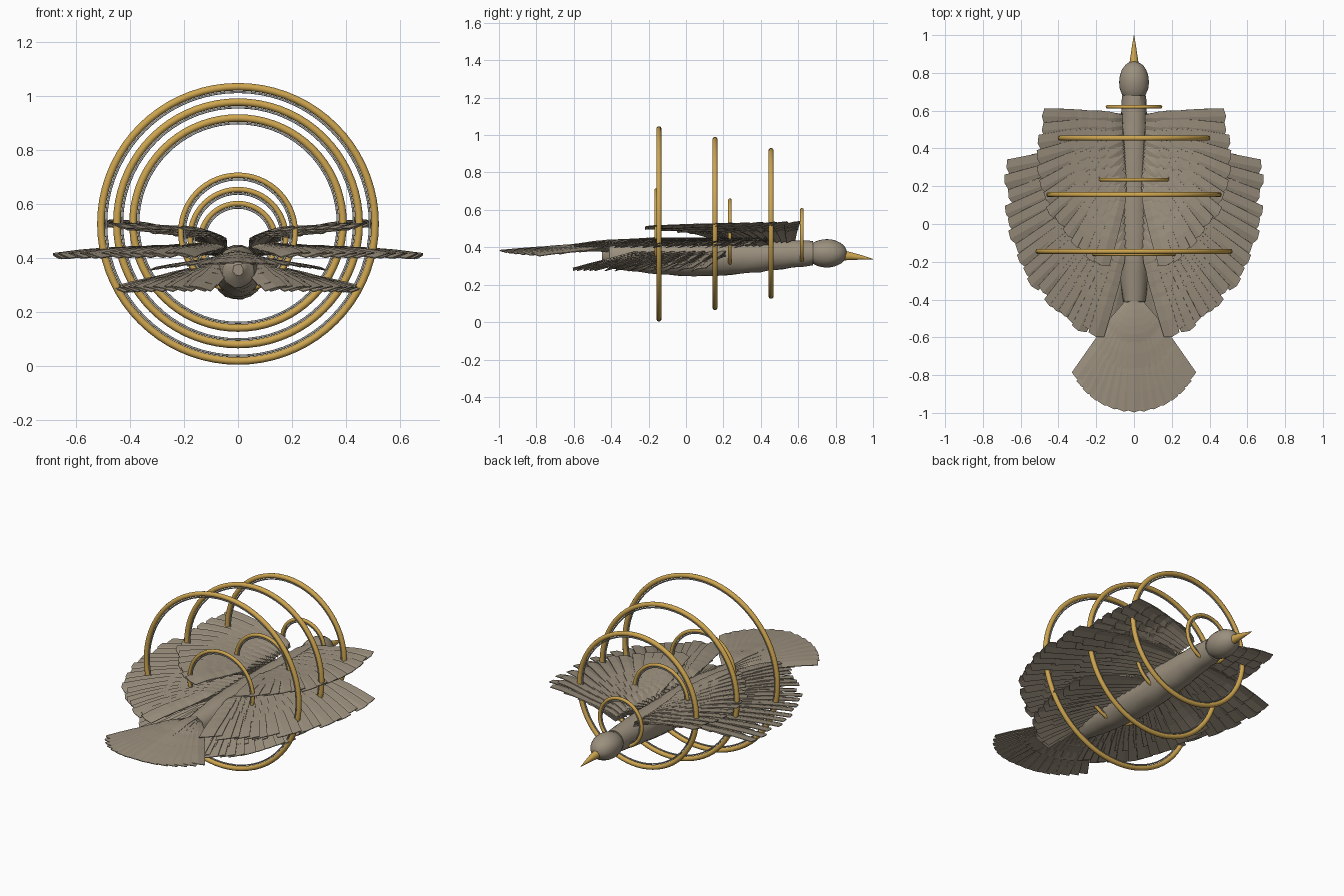
import bpy, bmesh, math, random
from mathutils import Vector, Matrix

random.seed(4)
cube = bpy.data.objects.get("Cube")
if cube:
    bpy.data.objects.remove(cube)


def material(name, color):
    m = bpy.data.materials.new(name)
    m.use_nodes = True
    m.diffuse_color = (*color, 1)
    bsdf = m.node_tree.nodes["Principled BSDF"]
    bsdf.inputs["Base Color"].default_value = (*color, 1)
    bsdf.inputs["Roughness"].default_value = 0.7
    return m


TAUPE = material("taupe plumage", (0.33, 0.28, 0.21))
GOLD = material("gold", (0.62, 0.38, 0.08))
GREY = material("grey metal", (0.36, 0.36, 0.35))


def finish(bm, name, mat, smooth=None):
    mesh = bpy.data.meshes.new(name)
    bmesh.ops.recalc_face_normals(bm, faces=bm.faces)
    bm.to_mesh(mesh)
    bm.free()
    mesh.materials.append(mat)
    obj = bpy.data.objects.new(name, mesh)
    bpy.context.collection.objects.link(obj)
    if smooth:
        bpy.ops.object.select_all(action='DESELECT')
        obj.select_set(True)
        bpy.context.view_layer.objects.active = obj
        bpy.ops.object.shade_smooth_by_angle(angle=math.radians(smooth))
    return obj


def loft(name, profile, mat, sides, jitter=0.0, smooth=40):
    """Round skin along y through (y, z, radius) stations."""
    bm = bmesh.new()
    rings = []
    for y, z, r in profile:
        rings.append([bm.verts.new((
            math.cos(a) * r + random.uniform(-jitter, jitter), y,
            z + math.sin(a) * r * 1.06 + random.uniform(-jitter, jitter)))
            for a in [math.tau * i / sides for i in range(sides)]])
    for a, b in zip(rings, rings[1:]):
        for i in range(sides):
            j = (i + 1) % sides
            bm.faces.new((a[i], a[j], b[j], b[i]))
    bm.faces.new(rings[0])
    bm.faces.new(rings[-1])
    return finish(bm, name, mat, smooth)


def lerp(a, b, t):
    return a + (b - a) * t


def feather(bm, root, angle, length, width, rise, camber, roll):
    """Thin ridged vane that widens to a blunt tip."""
    along = Vector((math.cos(angle), math.sin(angle), 0))
    side = Vector((-along.y, along.x, 0))
    rows = []
    steps = 6
    for k in range(steps + 1):
        t = k / steps
        half = width * lerp(0.28, 0.5, min(1, t * 1.5))
        lift = Vector((0, 0, rise * t + camber * 4 * t * (1 - t)))
        row = []
        for u in (-1, 0, 1):
            tip = 0.012 if u == 0 and k == steps else 0
            p = root + along * (length * t + tip) + side * half * u + lift
            p.z += roll * half * u + (0.004 if u == 0 else 0)
            row.append(bm.verts.new(p))
        rows.append(row)
    for a, b in zip(rows, rows[1:]):
        for i in range(2):
            bm.faces.new((a[i], a[i + 1], b[i + 1], b[i]))


def thicken(obj):
    mod = obj.modifiers.new("vane thickness", 'SOLIDIFY')
    mod.thickness = 0.004
    mod.offset = 0


def wing(name, front, back, angles, lengths, bulge, rises, camber, count):
    """Long flight feathers with shorter covert rows above, mirrored in x."""
    bm = bmesh.new()
    for layer, reach in enumerate((1.0, 0.8, 0.6, 0.42, 0.26)):
        n = count - layer
        for i in range(n):
            s = i / (n - 1)
            root = Vector(front).lerp(Vector(back), s)
            root.z += 0.006 * layer
            angle = math.radians(lerp(*angles, s) + random.uniform(-1.2, 1.2))
            full = lerp(*lengths, s) + bulge * 4 * s * (1 - s)
            length = full * reach * random.uniform(0.96, 1.02)
            width = lerp(0.06, 0.085, reach)
            feather(bm, root, angle, length, width,
                    lerp(*rises, s) * reach, camber * reach ** 0.5, 0.22)
    copy = bmesh.ops.duplicate(bm, geom=bm.verts[:] + bm.edges[:] + bm.faces[:])
    bmesh.ops.scale(bm, vec=(-1, 1, 1),
                    verts=[g for g in copy["geom"] if isinstance(g, bmesh.types.BMVert)])
    thicken(finish(bm, name, TAUPE))


# Body, head and beak
stations = [(-0.45, 0.355, 0.02), (-0.41, 0.352, 0.06), (-0.2, 0.35, 0.085),
            (0, 0.345, 0.096), (0.2, 0.347, 0.092), (0.4, 0.356, 0.084),
            (0.56, 0.365, 0.072), (0.68, 0.368, 0.062)]
fine = []
for a, b in zip(stations, stations[1:]):
    for k in range(4):
        fine.append([lerp(p, q, k / 4) for p, q in zip(a, b)])
loft("body", fine + [stations[-1]], TAUPE, 18, 0.0025, 30)

bm = bmesh.new()
bmesh.ops.create_icosphere(bm, subdivisions=3, radius=1)
for v in bm.verts:
    v.co *= random.uniform(0.985, 1.015)
    v.co = Vector((v.co.x * 0.079, v.co.y * 0.11 + 0.752, v.co.z * 0.076 + 0.368))
finish(bm, "head", TAUPE, 30)
loft("beak", [(0.83, 0.358, 0.027), (0.88, 0.353, 0.02),
              (0.94, 0.346, 0.011), (1.0, 0.337, 0.001)], GOLD, 12)

# Three pairs of wings
wing("upper_wings", (0.06, 0.56, 0.43), (0.06, 0.2, 0.43), (2, -76),
     (0.41, 0.42), 0.07, (0.1, 0.075), 0.025, 14)
wing("middle_wings", (0.06, 0.42, 0.41), (0.06, -0.12, 0.41), (-12, -73),
     (0.63, 0.48), 0.1, (-0.005, 0.0), 0.022, 18)
wing("lower_wings", (0.05, 0.2, 0.35), (0.05, -0.25, 0.345), (-20, -76),
     (0.4, 0.35), 0.1, (-0.07, -0.06), 0.012, 14)

# Tail fan, middle feathers on top
bm = bmesh.new()
for layer, reach in enumerate((1.0, 0.72, 0.45)):
    n = 15 - 2 * layer
    for i in range(n):
        s = 2 * i / (n - 1) - 1
        feather(bm, Vector((0.02 * s, -0.41, 0.4 - 0.02 * abs(s) + 0.005 * layer)),
                math.radians(-90 + 35 * s), (0.575 - 0.09 * s * s) * reach, 0.075,
                -0.02 * reach, 0.012, -0.2 * s)
thicken(finish(bm, "tail", TAUPE))


def ring(name, y, z, outer, tube, mat):
    bm = bmesh.new()
    major, segs, sides = outer - tube, 72, 10
    spin = []
    for i in range(segs):
        turn = Matrix.Rotation(math.tau * i / segs, 3, 'Y')
        spin.append([bm.verts.new(turn @ Vector((
            major + tube * math.cos(math.tau * j / sides),
            tube * math.sin(math.tau * j / sides), 0)) + Vector((0, y, z)))
            for j in range(sides)])
    for i in range(segs):
        a, b = spin[i], spin[(i + 1) % segs]
        for j in range(sides):
            k = (j + 1) % sides
            bm.faces.new((a[j], a[k], b[k], b[j]))
    finish(bm, name, mat, 60)


# Large and small hoops, each gold with a thin grey liner
hoops = {"large_hoop_back": (-0.145, 0.525, 0.522, 0.014),
         "large_hoop_middle": (0.155, 0.527, 0.463, 0.014),
         "large_hoop_front": (0.455, 0.528, 0.403, 0.014),
         "small_hoop_back": (-0.16, 0.493, 0.222, 0.01),
         "small_hoop_middle": (0.235, 0.475, 0.187, 0.01),
         "small_hoop_front": (0.62, 0.46, 0.15, 0.01)}
for name, (y, z, outer, tube) in hoops.items():
    ring(name, y, z, outer, tube, GOLD)
    ring(name + "_liner", y, z, outer - tube * 2.1, 0.004, GREY)
